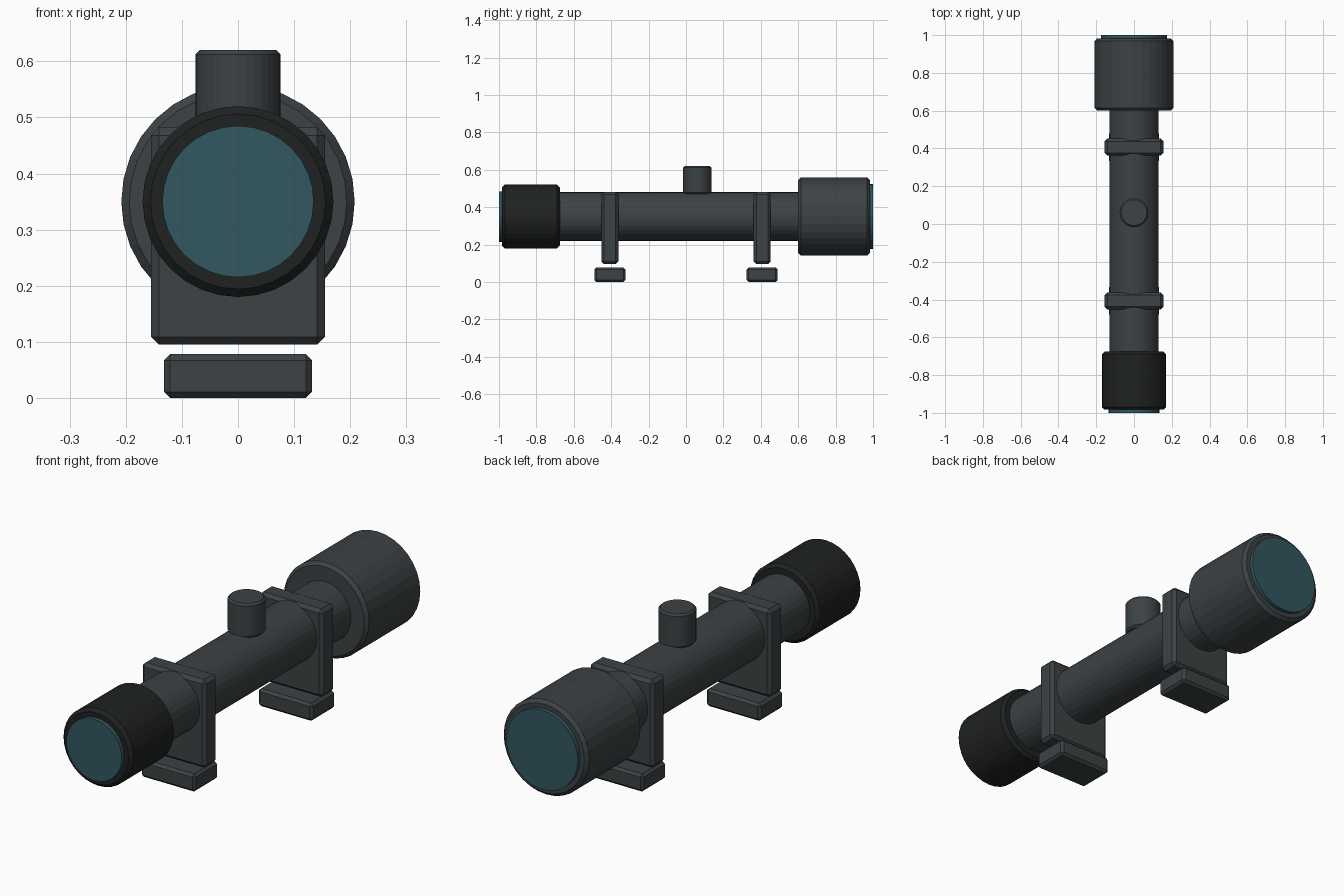
import bpy
from math import pi

if "Cube" in bpy.data.objects:
    bpy.data.objects.remove(bpy.data.objects["Cube"])

AXIS_Z = 0.35


def material(name, rgb):
    m = bpy.data.materials.new(name)
    m.diffuse_color = (*rgb, 1)
    m.use_nodes = True
    m.node_tree.nodes["Principled BSDF"].inputs["Base Color"].default_value = m.diffuse_color
    return m


METAL = material("gunmetal", (0.045, 0.054, 0.058))
RUBBER = material("dark_rubber", (0.014, 0.016, 0.016))
GLASS = material("teal_glass", (0.032, 0.095, 0.115))


def finish(obj, name, mat, bevel):
    obj.name = name
    obj.data.materials.append(mat)
    if bevel:
        mod = obj.modifiers.new("chamfer", 'BEVEL')
        mod.width = bevel
        mod.segments = 1
        mod.limit_method = 'ANGLE'
        mod.angle_limit = pi / 4
    return obj


def barrel(name, radius, y0, y1, mat, bevel=0.0):
    """Cylinder lying along y on the optical axis."""
    bpy.ops.mesh.primitive_cylinder_add(
        vertices=32, radius=radius, depth=y1 - y0,
        location=(0, (y0 + y1) / 2, AXIS_Z), rotation=(pi / 2, 0, 0))
    return finish(bpy.context.object, name, mat, bevel)


def block(name, width, depth, z0, z1, y, mat, bevel):
    bpy.ops.mesh.primitive_cube_add(size=1, location=(0, y, (z0 + z1) / 2))
    obj = bpy.context.object
    obj.scale = (width, depth, z1 - z0)
    bpy.ops.object.transform_apply(location=False, rotation=False, scale=True)
    return finish(obj, name, mat, bevel)


# Main tube with the wide objective bell and the rubber eyepiece
barrel("main_tube", 0.13, -0.72, 0.65, METAL)
barrel("objective_bell", 0.208, 0.60, 0.983, METAL, 0.014)
barrel("eyepiece", 0.17, -0.983, -0.675, RUBBER, 0.014)

# Lenses standing slightly proud of both ends
barrel("objective_lens", 0.174, 0.96, 1.0, GLASS)
barrel("eyepiece_lens", 0.135, -1.0, -0.96, GLASS)

# Elevation turret on top
bpy.ops.mesh.primitive_cylinder_add(
    vertices=32, radius=0.076, depth=0.15, location=(0, 0.06, 0.545))
finish(bpy.context.object, "elevation_turret", METAL, 0.008)

# Ring mounts and the rail feet beneath them
for label, y in (("rear", -0.407), ("front", 0.407)):
    block(label + "_mount", 0.31, 0.09, 0.095, 0.482, y, METAL, 0.014)
    block(label + "_rail_foot", 0.264, 0.166, 0.0, 0.078, y, METAL, 0.011)
